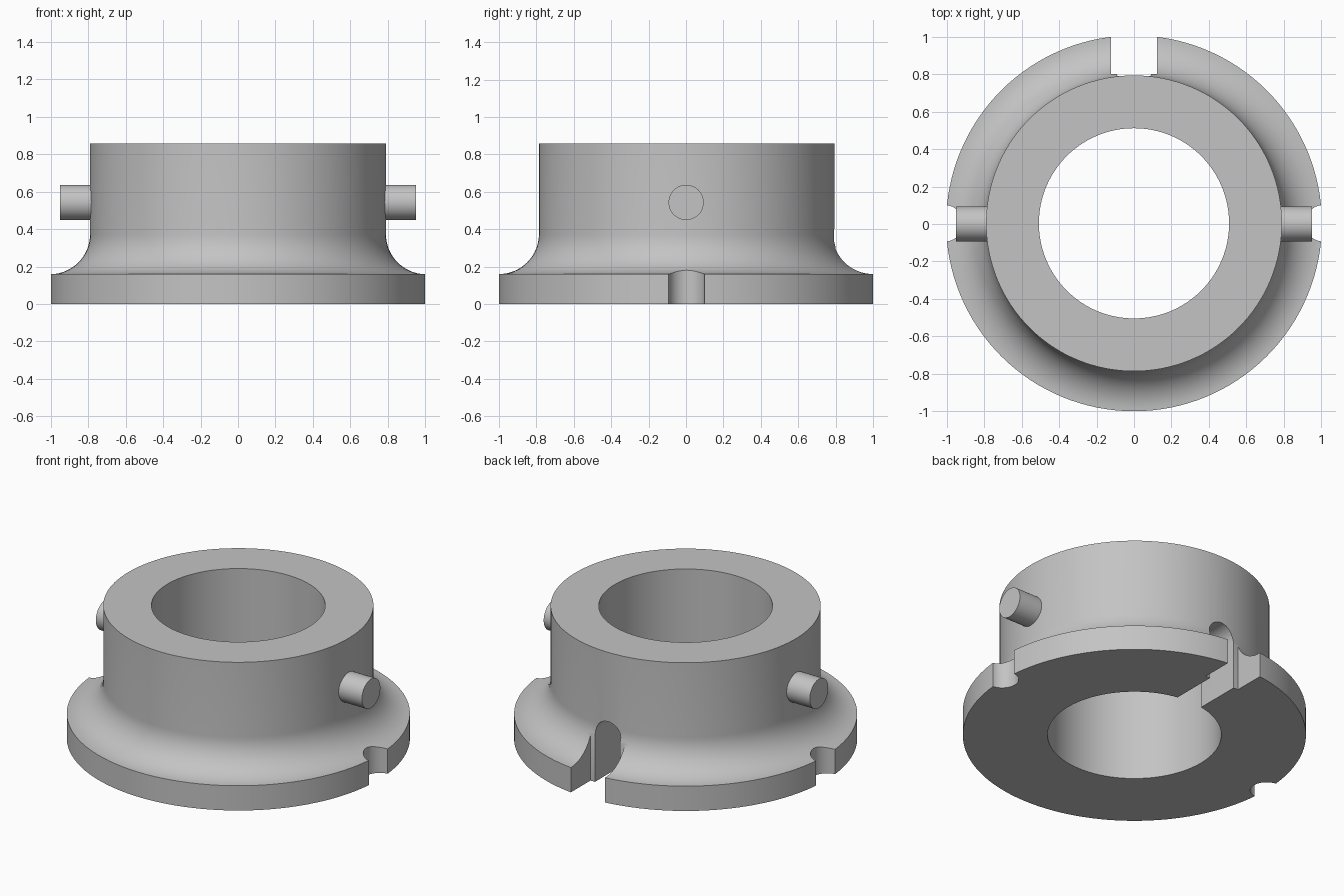
import bpy, bmesh, math
from mathutils import Matrix, Vector

if "Cube" in bpy.data.objects:
    bpy.data.objects.remove(bpy.data.objects["Cube"])

CY = 0.0036          # axis offset that keeps the notched body centred
R_FLANGE, R_HUB, R_BORE = 1.0036, 0.79, 0.508
Z_FLANGE, Z_TOP = 0.16, 0.857

steel = bpy.data.materials.new("grey_steel")
steel.diffuse_color = (0.55, 0.55, 0.55, 1)
steel.use_nodes = True
steel.node_tree.nodes["Principled BSDF"].inputs["Base Color"].default_value = steel.diffuse_color


def make_object(name, bm):
    bmesh.ops.recalc_face_normals(bm, faces=bm.faces)
    mesh = bpy.data.meshes.new(name)
    bm.to_mesh(mesh)
    bm.free()
    mesh.materials.append(steel)
    obj = bpy.data.objects.new(name, mesh)
    bpy.context.collection.objects.link(obj)
    return obj


def activate(obj):
    bpy.ops.object.select_all(action='DESELECT')
    obj.select_set(True)
    bpy.context.view_layer.objects.active = obj


def revolve(name, profile, steps=128):
    """Closed (radius, z) profile turned about the vertical axis."""
    bm = bmesh.new()
    rings = []
    for i in range(steps):
        a = 2 * math.pi * i / steps
        rings.append([bm.verts.new((r * math.cos(a), CY + r * math.sin(a), z)) for r, z in profile])
    n = len(profile)
    for i in range(steps):
        p, q = rings[i], rings[(i + 1) % steps]
        for j in range(n):
            k = (j + 1) % n
            bm.faces.new((p[j], q[j], q[k], p[k]))
    return make_object(name, bm)


def cylinder(name, radius, depth, centre, rotation=Matrix.Identity(4), segments=48):
    bm = bmesh.new()
    bmesh.ops.create_cone(bm, cap_ends=True, segments=segments, radius1=radius, radius2=radius,
                          depth=depth, matrix=Matrix.Translation(centre) @ rotation)
    return make_object(name, bm)


def arch_cutter(name, half, top, y0, y1):
    """Round-topped slot running along y."""
    outline = [(-half, -0.1), (half, -0.1)]
    for i in range(25):
        a = math.pi * i / 24
        outline.append((half * math.cos(a), top - half + half * math.sin(a)))
    bm = bmesh.new()
    face = bm.faces.new([bm.verts.new((x, y0, z)) for x, z in outline])
    ext = bmesh.ops.extrude_face_region(bm, geom=[face])
    bmesh.ops.translate(bm, vec=(0, y1 - y0, 0),
                        verts=[v for v in ext["geom"] if isinstance(v, bmesh.types.BMVert)])
    return make_object(name, bm)


# Flanged collar with a concave fillet between hub and flange
rf = R_FLANGE - R_HUB
profile = [(R_BORE, 0), (R_FLANGE, 0), (R_FLANGE, Z_FLANGE)]
for i in range(1, 17):
    a = math.pi / 2 * i / 16
    profile.append((R_FLANGE - rf * math.sin(a), Z_FLANGE + rf * (1 - math.cos(a))))
profile += [(R_HUB, Z_TOP), (R_BORE, Z_TOP)]
collar = revolve("flanged_collar", profile)

# Rim notches under the pins, flange slot and key slot through the wall
cutters = [cylinder("notch_cutter", 0.097, 0.8, (s * 1.01, CY, 0.2)) for s in (-1, 1)]
cutters.append(arch_cutter("flange_slot_cutter", 0.122, 0.5, 0.8, 1.2))
cutters.append(arch_cutter("key_slot_cutter", 0.09, 0.41, 0.3, 1.1))
activate(collar)
for c in cutters:
    mod = collar.modifiers.new("cut", 'BOOLEAN')
    mod.operation, mod.solver, mod.object = 'DIFFERENCE', 'EXACT', c
    bpy.ops.object.modifier_apply(modifier=mod.name)
    bpy.data.objects.remove(c)
bpy.ops.object.shade_smooth_by_angle(angle=math.radians(30))

# Side pins
for s, side in ((-1, "left"), (1, "right")):
    pin = cylinder(side + "_pin", 0.094, 0.2, (s * 0.85, CY - 0.003, 0.543),
                   Matrix.Rotation(math.pi / 2, 4, 'Y'))
    activate(pin)
    bpy.ops.object.shade_smooth_by_angle(angle=math.radians(30))
